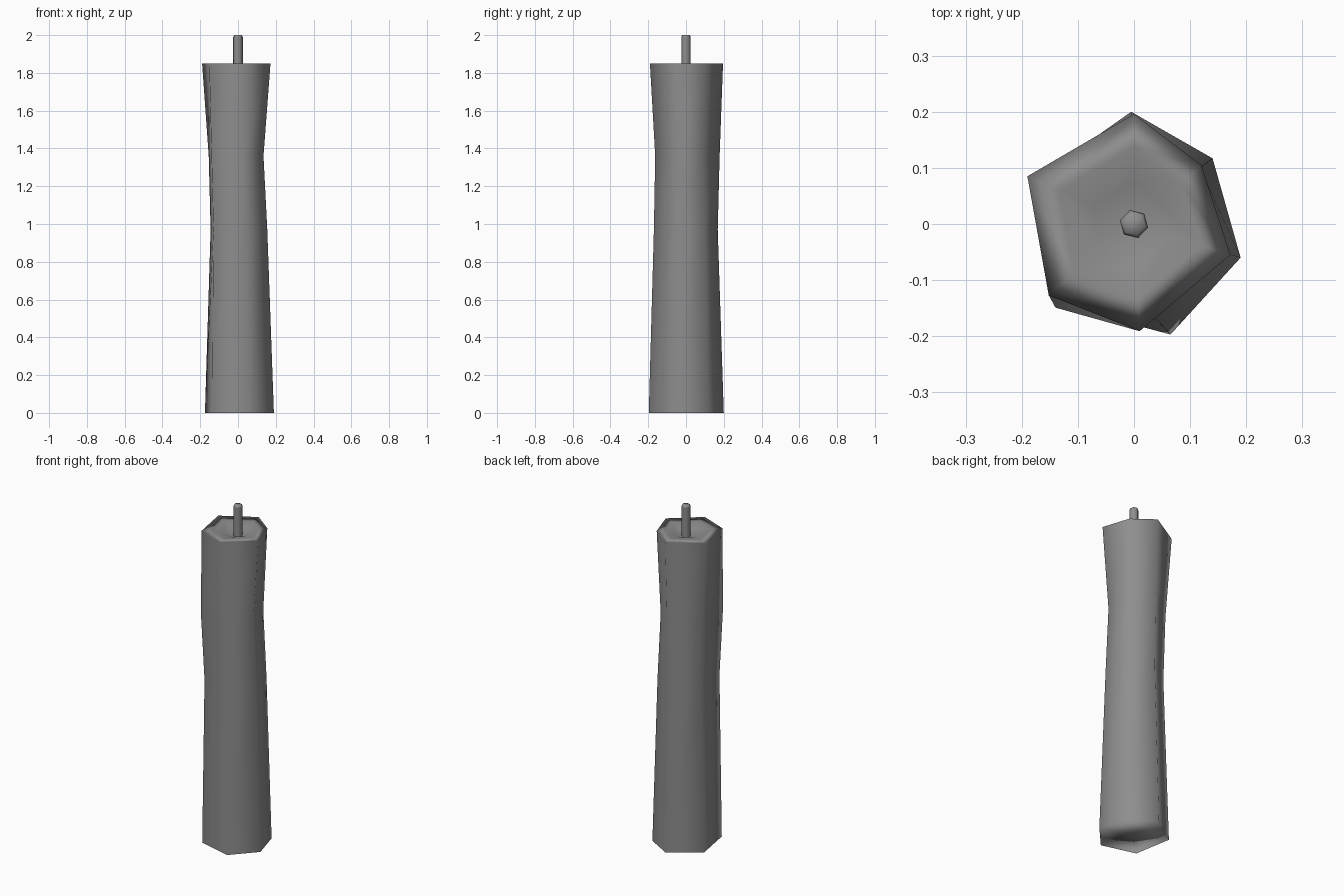
import bpy, bmesh, math
from mathutils import Vector

if "Cube" in bpy.data.objects:
    bpy.data.objects.remove(bpy.data.objects["Cube"])

grey = bpy.data.materials.new("dark_grey_wax")
grey.diffuse_color = (.27, .27, .27, 1)
grey.use_nodes = True
grey.node_tree.nodes["Principled BSDF"].inputs["Base Color"].default_value = grey.diffuse_color

def make_object(name, rings, side_rings, dip=0.0):
    """Skin a stack of six-sided rings, close both ends, shade softly outward."""
    bm = bmesh.new()
    loops = [[bm.verts.new(p) for p in ring] for ring in rings]
    for a, b in zip(loops, loops[1:]):
        n = len(a)
        for i in range(n):
            j = (i + 1) % n
            bm.faces.new((a[i], a[j], b[j], b[i]))
    side_count = side_rings * len(rings[0])
    for ring, drop in ((loops[0], 0), (loops[-1], dip)):
        cap = bm.faces.new(ring)
        centre = bmesh.ops.poke(bm, faces=[cap])["verts"][0]
        centre.co.z -= drop
    bmesh.ops.recalc_face_normals(bm, faces=bm.faces)
    mesh = bpy.data.meshes.new(name)
    bm.to_mesh(mesh)
    bm.free()
    for p in mesh.polygons:
        p.use_smooth = True
    # Wall vertices shade straight outward, cap vertices keep their own normals
    normals = [Vector((v.co.x, v.co.y, 0)).normalized() if i < side_count
               else v.normal.copy() for i, v in enumerate(mesh.vertices)]
    mesh.normals_split_custom_set_from_vertices(normals)
    mesh.materials.append(grey)
    obj = bpy.data.objects.new(name, mesh)
    bpy.context.collection.objects.link(obj)
    return obj

def at(points, z, scale=1.0):
    return [(x * scale, y * scale, z) for x, y in points]

# Candle body: slightly irregular hexagons, counter-clockwise from the right
base = [(.19, -.06), (.14, .117), (-.005, .20), (-.175, .08), (-.136, -.143), (.065, -.197)]
low_waist = [(.155, -.05), (.118, .10), (-.003, .168), (-.145, .07), (-.13, -.13), (.04, -.17)]
high_waist = [(.135, -.05), (.104, .09), (0, .178), (-.155, .075), (-.14, -.149), (.02, -.163)]
rim = [(.172, -.055), (.12, .105), (0, .196), (-.19, .085), (-.152, -.127), (.01, -.191)]

make_object("candle_body", [
    at(base, 0.0),
    at(low_waist, 0.97),
    at(high_waist, 1.36),
    at(rim, 1.85),
    at(rim, 1.846, 0.70),   # flat lip
    at(rim, 1.835, 0.38),   # edge of the melted dip
], side_rings=4, dip=0.03)

# Wick
hexagon = [(.026 * math.cos(math.radians(-14 + 60 * i)),
            .026 * math.sin(math.radians(-14 + 60 * i))) for i in range(6)]
make_object("wick", [at(hexagon, 1.80), at(hexagon, 1.99), at(hexagon, 2.0, 0.8)], side_rings=2)
